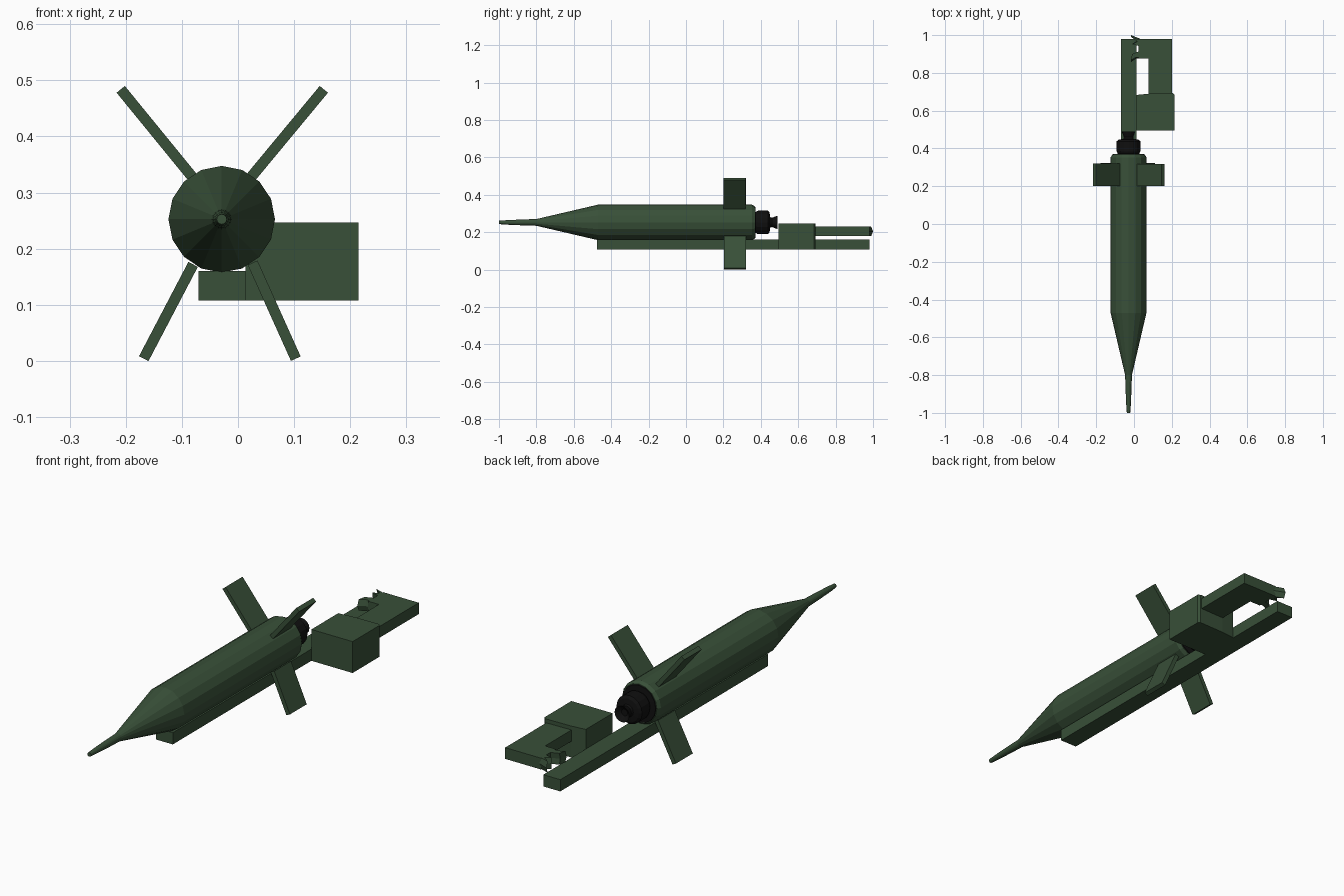
import bpy, bmesh, math
from mathutils import Vector

if "Cube" in bpy.data.objects:
    bpy.data.objects.remove(bpy.data.objects["Cube"])


def material(name, rgb):
    m = bpy.data.materials.new(name)
    m.diffuse_color = (*rgb, 1)
    m.use_nodes = True
    m.node_tree.nodes["Principled BSDF"].inputs["Base Color"].default_value = m.diffuse_color
    return m


GREEN = material("olive green", (0.040, 0.080, 0.040))
BLACK = material("engine black", (0.005, 0.005, 0.005))
CX, CZ = -0.029, 0.2525   # rocket axis


def finish(bm, name, mat):
    bmesh.ops.recalc_face_normals(bm, faces=bm.faces)
    me = bpy.data.meshes.new(name)
    bm.to_mesh(me)
    bm.free()
    me.materials.append(mat)
    ob = bpy.data.objects.new(name, me)
    bpy.context.collection.objects.link(ob)
    return ob


def lathe(name, profile, mat, sides=16):
    """Revolve (y, radius) pairs around the rocket axis."""
    bm = bmesh.new()
    rings = []
    for y, r in profile:
        rings.append([bm.verts.new((CX + r * math.sin(2 * math.pi * i / sides), y,
                                    CZ + r * math.cos(2 * math.pi * i / sides)))
                      for i in range(sides)])
    for a, b in zip(rings, rings[1:]):
        for i in range(sides):
            j = (i + 1) % sides
            bm.faces.new((a[i], a[j], b[j], b[i]))
    bm.faces.new(rings[0])
    bm.faces.new(rings[-1])
    return finish(bm, name, mat)


def prism(name, outline, offset, mat):
    """Extrude a closed outline of 3D points along offset."""
    bm = bmesh.new()
    f = bm.faces.new([bm.verts.new(p) for p in outline])
    ext = bmesh.ops.extrude_face_region(bm, geom=[f], use_keep_orig=True)
    moved = [v for v in ext["geom"] if isinstance(v, bmesh.types.BMVert)]
    bmesh.ops.translate(bm, verts=moved, vec=offset)
    return finish(bm, name, mat)


def box(name, x0, x1, y0, y1, z0, z1):
    return prism(name, [(x0, y0, z0), (x1, y0, z0), (x1, y1, z0), (x0, y1, z0)],
                 (0, 0, z1 - z0), GREEN)


# Rocket body with tapered nose and probe
lathe("rocket_body", [(-1.0, 0.009), (-0.96, 0.012), (-0.87, 0.016), (-0.80, 0.018),
                      (-0.47, 0.095), (0.352, 0.095), (0.368, 0.086)], GREEN)

# Black tail plate, engine drum and nozzle
lathe("tail_engine", [(0.366, 0.084), (0.371, 0.082), (0.372, 0.056), (0.385, 0.063),
                      (0.438, 0.063), (0.447, 0.052), (0.45, 0.028), (0.46, 0.025),
                      (0.49, 0.036), (0.472, 0.015)], BLACK)

# Four fins: root and tip in the front plane, then y range
fins = {
    "fin_upper_right": ((0.022, 0.326), (0.153, 0.484), 0.200, 0.318),
    "fin_upper_left": ((-0.080, 0.326), (-0.209, 0.484), 0.200, 0.320),
    "fin_lower_left": ((-0.080, 0.172), (-0.168, 0.004), 0.204, 0.322),
    "fin_lower_right": ((0.026, 0.175), (0.103, 0.004), 0.204, 0.322),
}
for name, (root, tip, y0, y1) in fins.items():
    root, tip = Vector((root[0], y0, root[1])), Vector((tip[0], y0, tip[1]))
    side = (tip - root).normalized().cross(Vector((0, 1, 0))) * 0.0095
    prism(name, [root - side, tip - side, tip + side, root + side],
          (0, y1 - y0, 0), GREEN)

# Launch rail under the rocket
box("launch_rail", -0.07, 0.013, -0.475, 0.98, 0.108, 0.16)

# Control block beside the rail
prism("control_block", [(0.013, 0.495, 0.108), (0.215, 0.495, 0.108), (0.215, 0.685, 0.108),
                        (0.205, 0.693, 0.108), (0.08, 0.690, 0.108), (0.013, 0.683, 0.108)],
      (0, 0, 0.139), GREEN)

# L-shaped arm behind the block
arm = [(0.078, 0.68), (0.20, 0.68), (0.20, 0.98), (0.025, 0.98),
       (0.025, 0.875), (0.078, 0.875)]
prism("bracket_arm", [(x, y, 0.18) for x, y in arm], (0, 0, 0.05), GREEN)

# Pronged claw at the end of the arm
claw = [(0.04, 0.875), (0.01, 0.875), (-0.016, 0.858), (-0.010, 0.895), (0.026, 0.912),
        (0.026, 0.945), (-0.008, 0.955), (0.018, 0.972), (-0.016, 1.0), (0.04, 0.978)]
bm = bmesh.new()
layers = []
for z, s in ((0.18, 0.86), (0.205, 1.0), (0.23, 0.86)):   # narrower top and bottom
    layers.append([bm.verts.new((x, 0.929 + (y - 0.929) * s, z)) for x, y in claw])
for a, b in zip(layers, layers[1:]):
    for i in range(len(claw)):
        j = (i + 1) % len(claw)
        bm.faces.new((a[i], a[j], b[j], b[i]))
bm.faces.new(layers[0])
bm.faces.new(layers[-1])
finish(bm, "arm_claw", GREEN)
